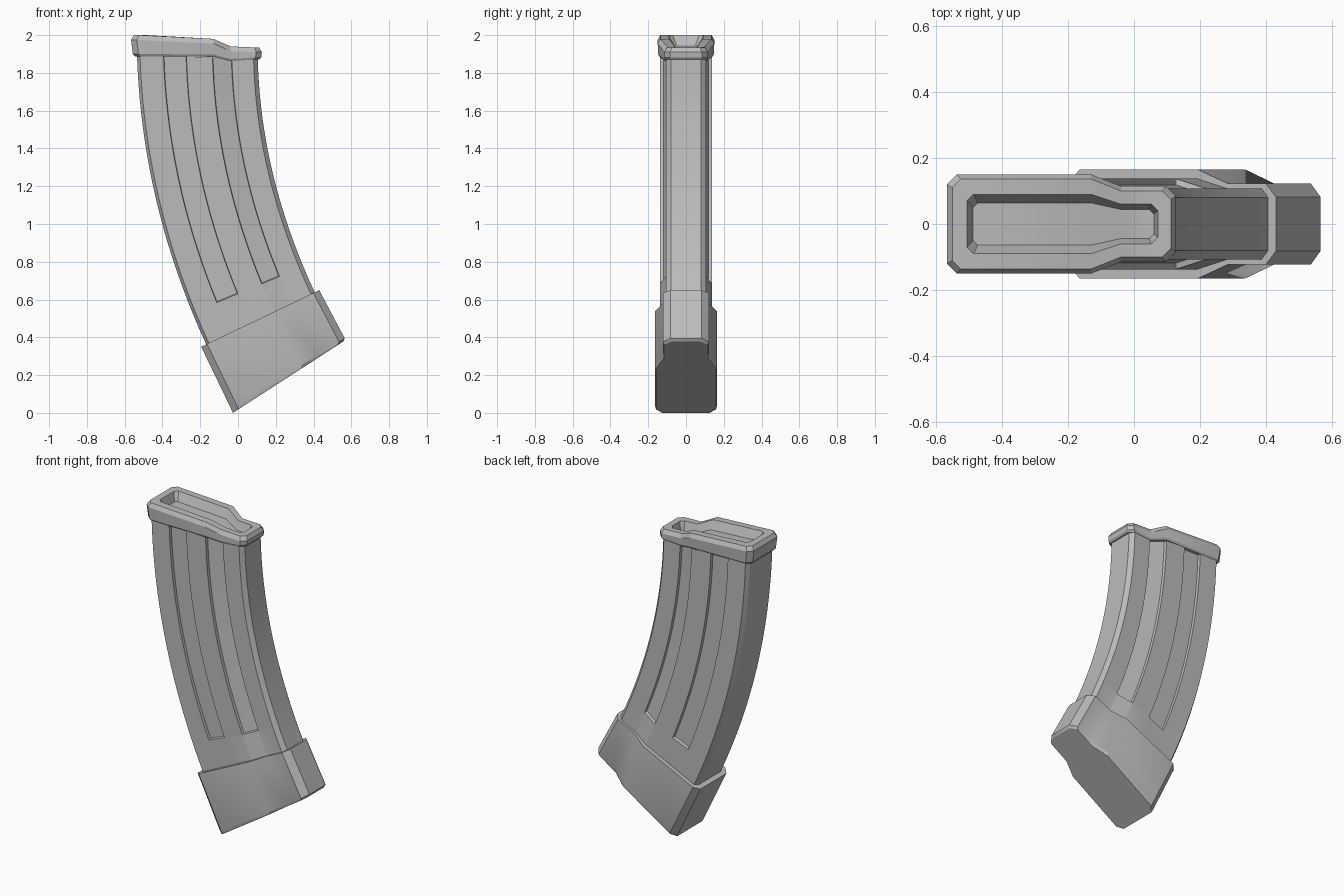
import bpy
import bmesh
from mathutils import Vector

cube = bpy.data.objects.get("Cube")
if cube:
    bpy.data.objects.remove(cube, do_unlink=True)

grey = bpy.data.materials.new("plain_grey")
grey.use_nodes = True
GREY = (0.5, 0.5, 0.5, 1)
grey.diffuse_color = GREY
grey.node_tree.nodes["Principled BSDF"].inputs["Base Color"].default_value = GREY


def shell(name, rings):
    """Skin a stack of half rings (mirrored in y) and cap both ends with strips."""
    bm = bmesh.new()
    n = len(rings[0])
    loops = []
    for ring in rings:
        near = [bm.verts.new((x, -y, z)) for x, y, z in ring]
        far = [bm.verts.new((x, y, z)) for x, y, z in reversed(ring)]
        loops.append(near + far)
    for a, b in zip(loops, loops[1:]):
        for i in range(2 * n):
            j = (i + 1) % (2 * n)
            bm.faces.new((a[i], a[j], b[j], b[i]))
    for loop in (loops[0], loops[-1]):
        for i in range(n - 1):
            bm.faces.new((loop[i], loop[i + 1], loop[-2 - i], loop[-1 - i]))
    bmesh.ops.recalc_face_normals(bm, faces=bm.faces)
    mesh = bpy.data.meshes.new(name)
    bm.to_mesh(mesh)
    bm.free()
    mesh.materials.append(grey)
    obj = bpy.data.objects.new(name, mesh)
    bpy.context.collection.objects.link(obj)
    bpy.ops.object.select_all(action='DESELECT')
    obj.select_set(True)
    bpy.context.view_layer.objects.active = obj
    bpy.ops.object.shade_smooth_by_angle(angle=0.45)
    return obj


def section(left, right, profile):
    """Place a (u, half width) profile on the line from left to right (x, z)."""
    points = []
    for u, y in profile:
        x, z = Vector(left).lerp(Vector(right), u)
        points.append((x, y, z))
    return points


def bezier(p0, p1, p2, t):
    a, b = Vector(p0).lerp(Vector(p1), t), Vector(p1).lerp(Vector(p2), t)
    return a.lerp(b, t)


# Curved body: stepped section with two long grooves on each side
STEP = (0.625, 0.785)
GROOVES = ((0.22, 0.41), STEP)
BACK, FRONT = 0.137, 0.107
GROOVE_END = 0.88


def body_width(u):
    k = min(max((u - STEP[0]) / (STEP[1] - STEP[0]), 0), 1)
    return BACK + (FRONT - BACK) * k


def body_profile(depth):
    points = [(0, 0.112), (0.025, BACK)]
    for start, end in GROOVES:
        for u, d in ((start, 0), (start + 0.004, depth), (end - 0.004, depth), (end, 0)):
            points.append((u, body_width(u) - d))
    return points + [(0.965, FRONT), (1, 0.08)]


def body_ring(t, depth):
    left = bezier((-0.535, 1.9), (-0.51, 1.1), (-0.165, 0.355), t)
    right = bezier((0.105, 1.87), (0.12, 1.25), (0.41, 0.63), t)
    return section(left, right, body_profile(depth))


steps = 18
body = [body_ring(GROOVE_END * i / steps, 0.018) for i in range(steps + 1)]
body += [body_ring(t, 0) for t in (GROOVE_END + 0.003, 0.94, 1.0, 1.05)]
shell("curved_body", body)


# Base cap: wider sleeve around the lower end
def base_profile(inset):
    back, front = 0.165 - inset, 0.123 - inset
    return [(0, back - 0.033), (0.05, back), (0.62, back),
            (0.765, front), (0.95, front), (1, front - 0.042)]


shell("base_cap", [
    section((-0.195, 0.35), (0.43, 0.65), base_profile(0)),
    section((-0.037, 0.022), (0.565, 0.395), base_profile(0)),
    section((-0.027, 0.0), (0.558, 0.378), base_profile(0.006)),
])

# Top rim: stepped collar with a shallow tapered opening
RIM_TOP = (2.0, 1.98, 1.94, 1.935)
RIM_BOTTOM = (1.888, 1.885, 1.862, 1.87)


def rim_ring(x0, x1, back, front, chamfer, heights, lift):
    xs = (x0, x0 + chamfer, -0.13, -0.04, x1 - chamfer, x1)
    ys = (back - chamfer, back, back, front, front, front - chamfer)
    zs = [heights[i] + lift for i in (0, 0, 1, 2, 3, 3)]
    return list(zip(xs, ys, zs))


shell("top_rim", [
    rim_ring(-0.545, 0.113, 0.139, 0.109, 0.028, RIM_BOTTOM, 0),
    rim_ring(-0.557, 0.123, 0.147, 0.115, 0.03, RIM_BOTTOM, 0.012),
    rim_ring(-0.566, 0.126, 0.15, 0.115, 0.03, RIM_TOP, -0.025),
    rim_ring(-0.55, 0.112, 0.136, 0.1, 0.026, RIM_TOP, 0),
    rim_ring(-0.505, 0.072, 0.09, 0.06, 0.02, RIM_TOP, 0),
    rim_ring(-0.487, 0.06, 0.064, 0.044, 0.014, RIM_TOP, -0.055),
])
